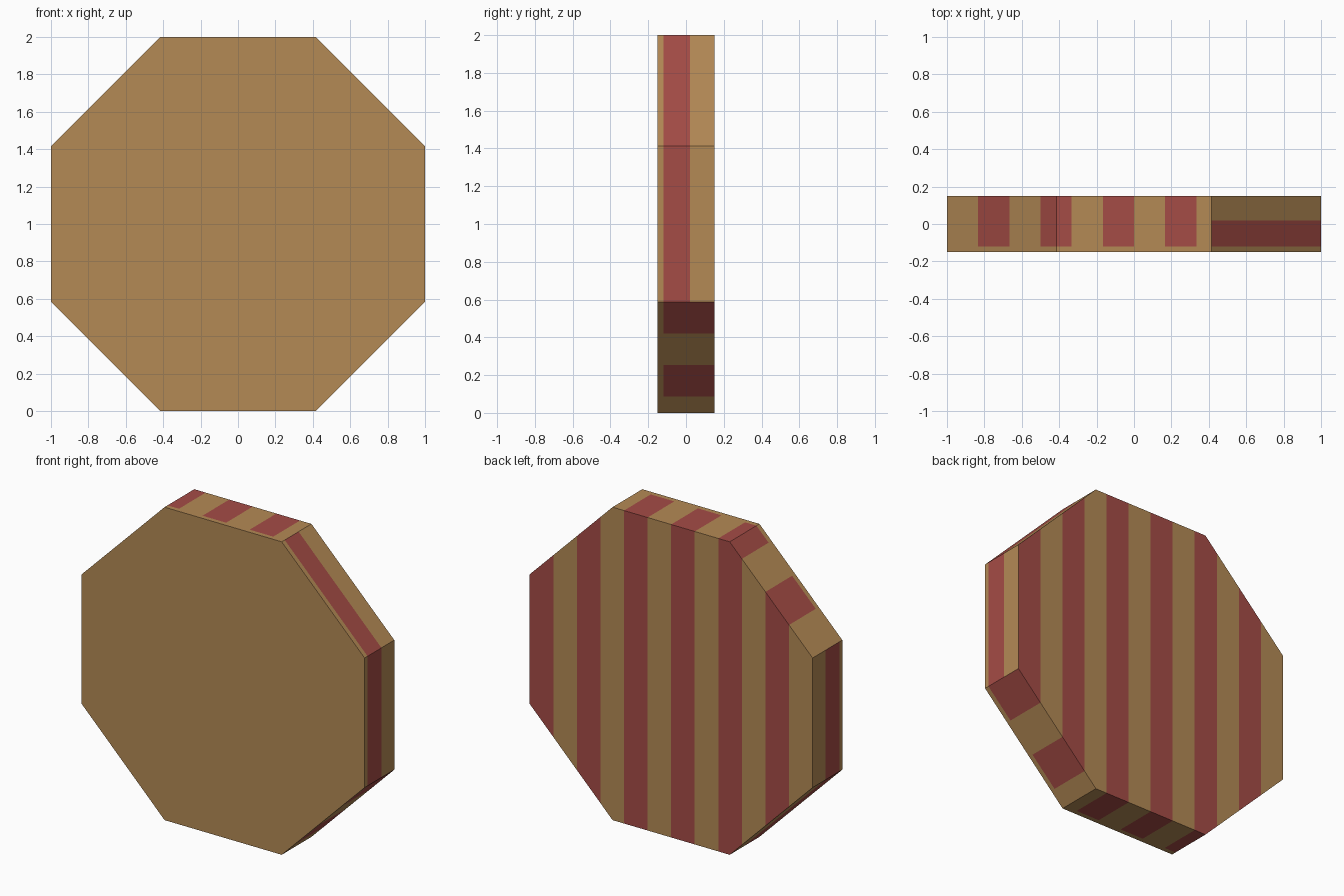
import bpy, bmesh, math
from mathutils import Vector

if "Cube" in bpy.data.objects:
    bpy.data.objects.remove(bpy.data.objects["Cube"])

HALF = 0.15                                # half thickness
RADIUS = 1 / math.cos(math.pi / 8)         # flat-to-flat width is 2
PERIOD = 1 / 3                             # stripe spacing
Y_LOW, Y_HIGH = -0.12, 0.02                # band along the rim


def material(name, color):
    m = bpy.data.materials.new(name)
    m.diffuse_color = (*color, 1)
    m.use_nodes = True
    m.node_tree.nodes["Principled BSDF"].inputs["Base Color"].default_value = m.diffuse_color
    return m


# Octagonal slab standing on one flat edge
bm = bmesh.new()
ring = []
for i in range(8):
    a = math.pi / 8 + i * math.pi / 4
    ring.append(bm.verts.new((RADIUS * math.cos(a), -HALF, 1 + RADIUS * math.sin(a))))
front = bm.faces.new(ring)
ext = bmesh.ops.extrude_face_region(bm, geom=[front], use_keep_orig=True)
verts = [g for g in ext["geom"] if isinstance(g, bmesh.types.BMVert)]
bmesh.ops.translate(bm, verts=verts, vec=(0, 2 * HALF, 0))
bmesh.ops.recalc_face_normals(bm, faces=bm.faces)


# Cut the stripe borders into the faces
def cut(co, no):
    bmesh.ops.bisect_plane(bm, geom=bm.verts[:] + bm.edges[:] + bm.faces[:],
                           dist=1e-5, plane_co=co, plane_no=no)


for k in range(-5, 6):
    cut(Vector((k * PERIOD / 2, 0, 0)), Vector((1, 0, 0)))
for y in (Y_LOW, Y_HIGH):
    cut(Vector((0, y, 0)), Vector((0, 1, 0)))

# Colour: plain front, striped back, rim with cross stripes or one long band
bm.normal_update()
for f in bm.faces:
    c, n = f.calc_center_median(), f.normal
    stripe = c.x % PERIOD > PERIOD / 2
    if n.y < -0.5:
        red = False
    elif n.y > 0.5:
        red = stripe
    elif abs(n.x) > 0.9 or n.x * n.z > 0.1:
        red = Y_LOW < c.y < Y_HIGH
    else:
        red = stripe and c.y > Y_LOW
    f.material_index = int(red)

mesh = bpy.data.meshes.new("octagon_slab")
bm.to_mesh(mesh)
bm.free()
mesh.materials.append(material("tan", (0.456, 0.254, 0.091)))
mesh.materials.append(material("brick red", (0.376, 0.072, 0.061)))
slab = bpy.data.objects.new("octagon_slab", mesh)
bpy.context.collection.objects.link(slab)
